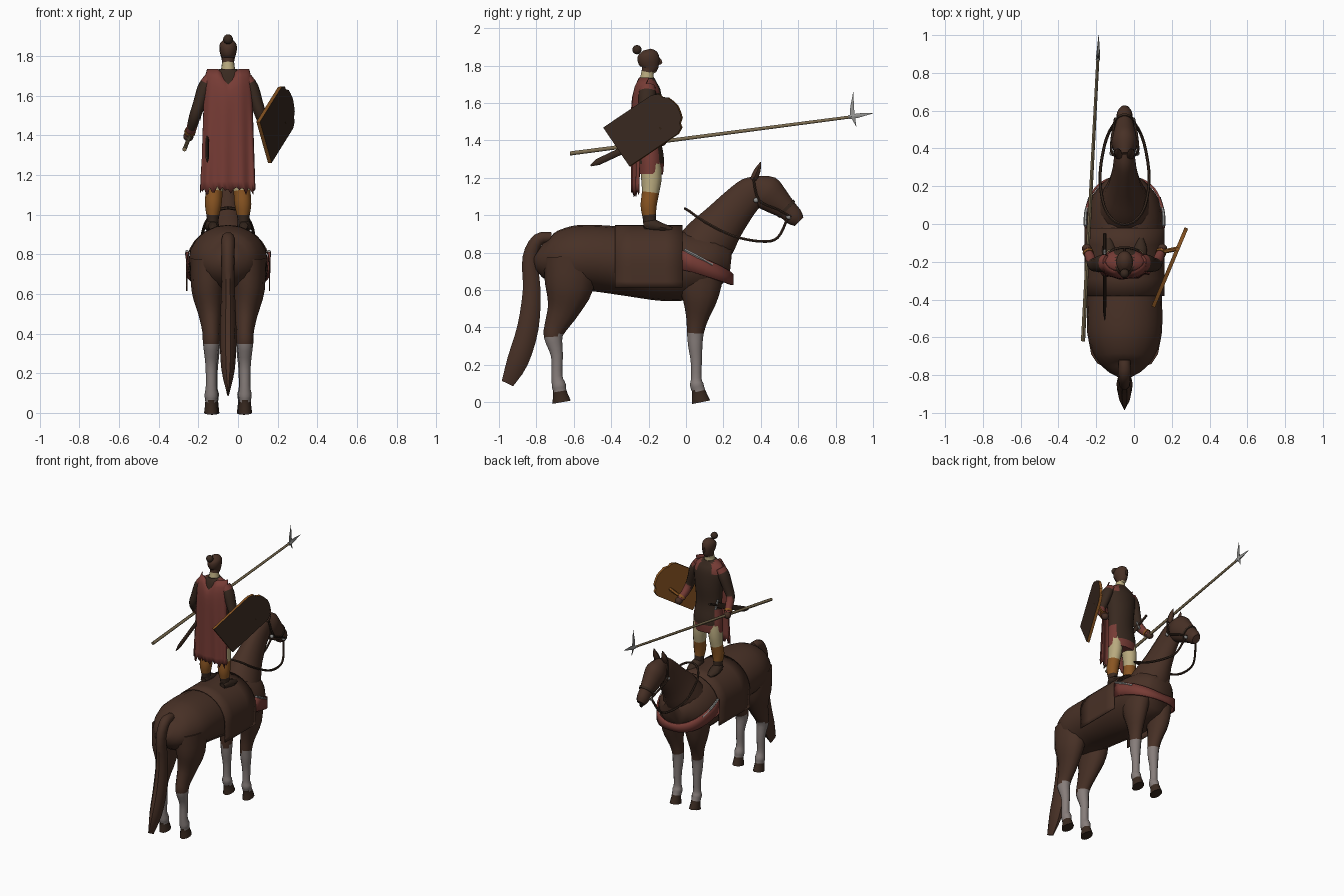
import bpy, bmesh, math, random
from mathutils import Vector

random.seed(3)
CENTRE = -0.05          # the horse and rider share this x axis
if "Cube" in bpy.data.objects:
    bpy.data.objects.remove(bpy.data.objects["Cube"])


def material(name, rgb):
    m = bpy.data.materials.new(name)
    m.use_nodes = True
    m.diffuse_color = (*rgb, 1)
    bsdf = m.node_tree.nodes["Principled BSDF"]
    bsdf.inputs["Base Color"].default_value = (*rgb, 1)
    bsdf.inputs["Roughness"].default_value = 0.8
    return m


brown = material("coat_brown", (.064, .030, .019))
dark = material("dark_leather", (.040, .022, .014))
red = material("cape_red", (.185, .045, .036))
cream = material("cream_cloth", (.48, .40, .21))
tan = material("orange_leather", (.25, .09, .016))
grey = material("grey_stocking", (.24, .205, .195))
wood = material("pale_wood", (.20, .15, .08))
steel = material("steel", (.30, .30, .29))


def finish(name, bm, mats, rule=None, angle=45):
    bmesh.ops.recalc_face_normals(bm, faces=bm.faces)
    bm.normal_update()
    for f in bm.faces:
        if rule:
            f.material_index = rule(f.calc_center_median(), f.normal)
    bmesh.ops.translate(bm, verts=bm.verts, vec=(CENTRE, 0, 0))
    me = bpy.data.meshes.new(name)
    bm.to_mesh(me)
    bm.free()
    for m in mats:
        me.materials.append(m)
    me.shade_smooth()
    me.set_sharp_from_angle(angle=math.radians(angle))
    ob = bpy.data.objects.new(name, me)
    bpy.context.collection.objects.link(ob)
    return ob


def spline(pts, k):
    """Catmull-Rom points through the stations, k per span."""
    out = []
    for i in range(len(pts) - 1):
        p = [pts[max(0, min(len(pts) - 1, i + d))] for d in (-1, 0, 1, 2)]
        for j in range(k):
            t = j / k
            out.append([b + .5 * t * (c - a + t * (2 * a - 5 * b + 4 * c - d + t * (3 * (b - c) + d - a)))
                        for a, b, c, d in zip(*p)])
    return out + [list(pts[-1])]


def loft(name, stations, mats, rule=None, sides=14, k=3, flip=1):
    """Elliptic rings (x, y, z, side radius, depth radius) along a path."""
    st = spline(stations, k)
    pos = [Vector((s[0] * flip, s[1], s[2])) for s in st]
    bm, rings = bmesh.new(), []
    for i, s in enumerate(st):
        t = (pos[min(i + 1, len(st) - 1)] - pos[max(i - 1, 0)]).normalized()
        side = (Vector((1, 0, 0)) - t * t.x).normalized()
        depth = side.cross(t)
        rings.append([bm.verts.new(pos[i] + side * max(s[3], .001) * math.cos(a) + depth * max(s[4], .001) * math.sin(a))
                      for a in (2 * math.pi * j / sides for j in range(sides))])
    for r, q in zip(rings, rings[1:]):
        for j in range(sides):
            bm.faces.new((r[j], r[(j + 1) % sides], q[(j + 1) % sides], q[j]))
    bm.faces.new(rings[0])
    bm.faces.new(rings[-1])
    return finish(name, bm, mats, rule)


def tube(name, pts, r, mats, k=4, flip=1):
    return loft(name, [(*p, r, r) for p in pts], mats, sides=6, k=k, flip=flip)


def sheet(name, nu, nv, fn, mats, thick=.006):
    """Thin cloth from fn(u, v), u in -1..1 and v in 0..1."""
    bm = bmesh.new()
    g = [[bm.verts.new(fn(2 * i / nu - 1, j / nv)) for i in range(nu + 1)] for j in range(nv + 1)]
    for j in range(nv):
        for i in range(nu):
            bm.faces.new((g[j][i], g[j][i + 1], g[j + 1][i + 1], g[j + 1][i]))
    ob = finish(name, bm, mats, angle=60)
    ob.modifiers.new("thickness", "SOLIDIFY").thickness = thick
    return ob


def ball(name, p, r, mats):
    bm = bmesh.new()
    bmesh.ops.create_uvsphere(bm, u_segments=12, v_segments=8, radius=r)
    bmesh.ops.translate(bm, verts=bm.verts, vec=p)
    return finish(name, bm, mats)


# Horse body, neck, head and tail
loft("horse_trunk", [(0, -.79, .81, .04, .05), (0, -.74, .785, .13, .12), (0, -.62, .77, .19, .172),
                     (0, -.48, .77, .2, .178), (0, -.3, .75, .195, .183), (0, -.1, .73, .2, .19),
                     (0, .05, .735, .2, .18), (0, .16, .75, .165, .15), (0, .24, .745, .09, .08)], [brown], sides=20)
loft("horse_neck", [(0, .05, .77, .16, .15), (0, .13, .87, .125, .145), (0, .2, .96, .088, .12),
                    (0, .285, 1.06, .065, .1), (0, .355, 1.13, .055, .085), (0, .4, 1.17, .04, .05)], [brown])
loft("horse_head", [(0, .355, 1.18, .035, .04), (0, .42, 1.13, .068, .093), (0, .48, 1.08, .06, .08),
                    (0, .54, 1.03, .045, .057), (0, .58, .99, .042, .05), (0, .605, .965, .028, .033)], [brown])
loft("horse_tail", [(0, -.72, .88, .03, .03), (0, -.79, .87, .035, .035), (0, -.835, .77, .032, .042),
                    (0, -.825, .6, .035, .05), (0, -.845, .4, .042, .06), (0, -.9, .22, .034, .06),
                    (0, -.955, .1, .006, .035)], [brown], sides=10)


def leg_colour(c, n):
    return 2 if c.z < .06 else 1 if c.z < .36 else 0


HIND = [(.09, -.62, .77, .1, .14), (.1, -.625, .62, .085, .13), (.09, -.655, .5, .06, .088),
        (.085, -.695, .41, .045, .062), (.085, -.71, .35, .042, .05), (.085, -.69, .25, .03, .032),
        (.085, -.69, .14, .027, .029), (.085, -.68, .09, .034, .038), (.085, -.675, .058, .03, .036),
        (.085, -.665, 0, .036, .05)]
FORE = [(.09, .07, .7, .085, .14), (.1, .075, .57, .068, .1), (.087, .06, .45, .046, .06),
        (.08, .05, .37, .04, .045), (.08, .05, .3, .036, .038), (.08, .055, .22, .028, .03),
        (.08, .055, .13, .026, .028), (.08, .057, .095, .034, .036), (.08, .068, .058, .03, .036),
        (.08, .08, 0, .036, .05)]
for s, side in ((1, "left"), (-1, "right")):
    loft(side + "_hind_leg", HIND, [brown, grey, dark], leg_colour, 12, 3, s)
    loft(side + "_fore_leg", FORE, [brown, grey, dark], leg_colour, 12, 3, s)
    loft(side + "_ear", [(.03, .36, 1.19, .02, .018), (.036, .38, 1.235, .02, .018), (.034, .4, 1.285, .002, .002)],
         [brown], sides=8, flip=s)
    # Bridle and reins
    tube(side + "_rein", [(.045, .545, .99), (.08, .49, .88), (.11, .4, .86), (.13, .25, .89),
                          (.11, .1, .965), (.06, .02, 1.02), (0, -.005, 1.035)], .008, [dark], flip=s)
    tube(side + "_cheek_strap", [(.048, .56, .99), (.062, .49, 1.03), (.071, .39, 1.08), (.05, .36, 1.2)],
         .007, [dark], flip=s)
    for y, z, x in ((.375, 1.08, .066), (.548, .99, .045)):
        ball(side + "_bridle_stud", (x * s, y, z), .014, [steel])
    tube(side + "_strap_trim", [(.207, -.01, .815), (.205, .06, .78), (.183, .14, .735)], .009, [steel], flip=s)
loft("noseband", [(0, .53, 1.04, .054, .064), (0, .542, 1.028, .052, .062)], [dark], k=1)

# Saddle cloth and breast strap
sheet("saddle_cloth", 24, 4, lambda u, v: (
    .212 * (math.sin(u * 2.3) if abs(u * 2.3) < math.pi / 2 else math.copysign(1, u)),
    -.38 + .36 * v, .748 + .2 * math.cos(u * 2.3)), [brown])


def strap(u, v):
    a = u * math.pi / 2
    x = math.copysign(abs(math.sin(a)) ** .8, a) * .213
    return x, -.02 + .275 * math.cos(a) ** .8, .655 + .105 * abs(u) ** 1.7 + (v - .5) * (.055 + .05 * abs(u))


sheet("breast_strap", 24, 2, strap, [red], .012)

# Rider
loft("rider_torso", [(0, -.19, 1.22, .112, .068), (0, -.19, 1.3, .11, .073), (0, -.2, 1.42, .098, .066),
                     (0, -.2, 1.55, .106, .074), (0, -.205, 1.65, .118, .073), (0, -.21, 1.7, .1, .058),
                     (0, -.21, 1.735, .045, .042)], [dark, red],
     lambda c, n: int(c.z < 1.285 or (c.z < 1.38 and abs(c.x) > .075) or (c.z > 1.66 and abs(c.x) > .045)), 18, 4)
loft("rider_head", [(0, -.21, 1.71, .04, .042), (0, -.205, 1.765, .031, .034), (0, -.195, 1.79, .034, .048),
                    (0, -.2, 1.83, .044, .06), (0, -.205, 1.865, .04, .052), (0, -.21, 1.885, .015, .02)],
     [brown, cream], lambda c, n: int(c.z < 1.765))
loft("nose", [(0, -.145, 1.84, .004, .006), (0, -.137, 1.818, .009, .012), (0, -.145, 1.808, .004, .006)],
     [brown], sides=6)
ball("hair_bun", (0, -.262, 1.885), .025, [dark])
for s, side in ((1, "left"), (-1, "right")):
    loft(side + "_rider_leg", [(.055, -.19, 1.3, .052, .055), (.064, -.185, 1.2, .047, .055),
                               (.07, -.19, 1.12, .043, .046), (.075, -.2, 1.05, .042, .043),
                               (.077, -.195, .98, .03, .035), (.078, -.19, .93, .03, .036)],
         [cream, tan, dark], lambda c, n: 0 if c.z > 1.125 else 1 if c.z > .995 else 2, 12, 3, s)
    loft(side + "_shoe", [(.078, -.225, .945, .022, .02), (.08, -.19, .95, .034, .034), (.083, -.13, .935, .036, .025),
                          (.086, -.075, .925, .014, .012)], [dark], sides=10, flip=s)
    loft(side + "_arm", [(.09, -.205, 1.69, .03, .04), (.118, -.207, 1.64, .036, .046), (.145, -.213, 1.56, .032, .04),
                         (.168, -.213, 1.495, .029, .034), (.183, -.175, 1.44, .026, .028),
                         (.197, -.14, 1.405, .022, .022)], [dark, red],
         lambda c, n: int(c.y > -.195 and c.z < 1.5 or c.z > 1.67), 12, 3, s)
    ball(side + "_hand", (.2 * s, -.13, 1.395), .026, [brown])
    loft(side + "_cuff", [(.19, -.158, 1.423, .029, .029), (.194, -.148, 1.413, .029, .029)], [tan], sides=10, k=1, flip=s)
tube("shield_grip", [(.19, -.15, 1.42), (.235, -.14, 1.44), (.285, -.13, 1.47)], .012, [tan])

# Cape with a notched collar and torn hem
hem = [random.uniform(-.025, .02) for i in range(29)]


def cape(u, v):
    a = u * 1.45
    w = .119 + .02 * v - .012 * math.exp(-30 * v)
    notch = .055 * max(0, 1 - 3 * abs(u)) * (1 - v) ** 4
    y = -.225 - .025 * v - (.07 - .032 * v) * math.cos(a) + .007 * math.sin(u * 13) * v
    y += .035 * (1 - v) ** 12
    return w * math.sin(a), y, 1.735 - .61 * v - notch + (hem[round((u + 1) * 14)] if v == 1 else 0)


sheet("cape", 28, 14, cape, [red])

# Shield: flat at one end, scalloped at the other
half = [(0, .125), (.31, .125), (.345, .108), (.35, .085), (.375, .065), (.385, .035)]
outline = half + [(.392, 0)] + [(l, -w) for l, w in reversed(half)]
out = Vector((.92, -.39, 0))
bm = bmesh.new()
verts = []
for l, w in outline:
    y, z = -.365 + .83 * l - .56 * w, 1.365 + .56 * l + .83 * w
    verts.append(bm.verts.new((.17 + .42 * (y + .37), y, z)))
face = bm.faces.new(verts)
new = bmesh.ops.extrude_face_region(bm, geom=[face])["geom"]
bmesh.ops.translate(bm, verts=[v for v in new if isinstance(v, bmesh.types.BMVert)], vec=out * .02)
finish("shield", bm, [tan, dark], lambda c, n: int(n.dot(out) > .5), 30)

# Spear and sheathed sword
loft("spear_shaft", [(-.22, -.62, 1.33, .011, .011), (-.14, .9, 1.528, .008, .008)], [wood], sides=8, k=1)
loft("spear_point", [(-.141, .87, 1.524, .012, .012), (-.139, .92, 1.533, .008, .014), (-.137, 1, 1.545, .001, .001)],
     [steel], sides=6, k=1)
loft("spear_upper_prong", [(-.14, .89, 1.52, .008, .017), (-.14, .888, 1.58, .006, .011), (-.14, .895, 1.66, .001, .001)],
     [steel], sides=6, k=1)
loft("spear_lower_prong", [(-.14, .89, 1.535, .008, .015), (-.14, .91, 1.475, .001, .001)], [steel], sides=6, k=1)
loft("sword_scabbard", [(-.105, -.51, 1.265, .002, .004), (-.105, -.47, 1.285, .008, .018),
                        (-.105, -.14, 1.44, .009, .019)], [dark], sides=8, k=1)
tube("sword_hilt", [(-.105, -.14, 1.44), (-.105, -.05, 1.482)], .009, [dark], 1)
tube("sword_guard", [(-.105, -.155, 1.475), (-.105, -.125, 1.41)], .008, [steel], 1)
